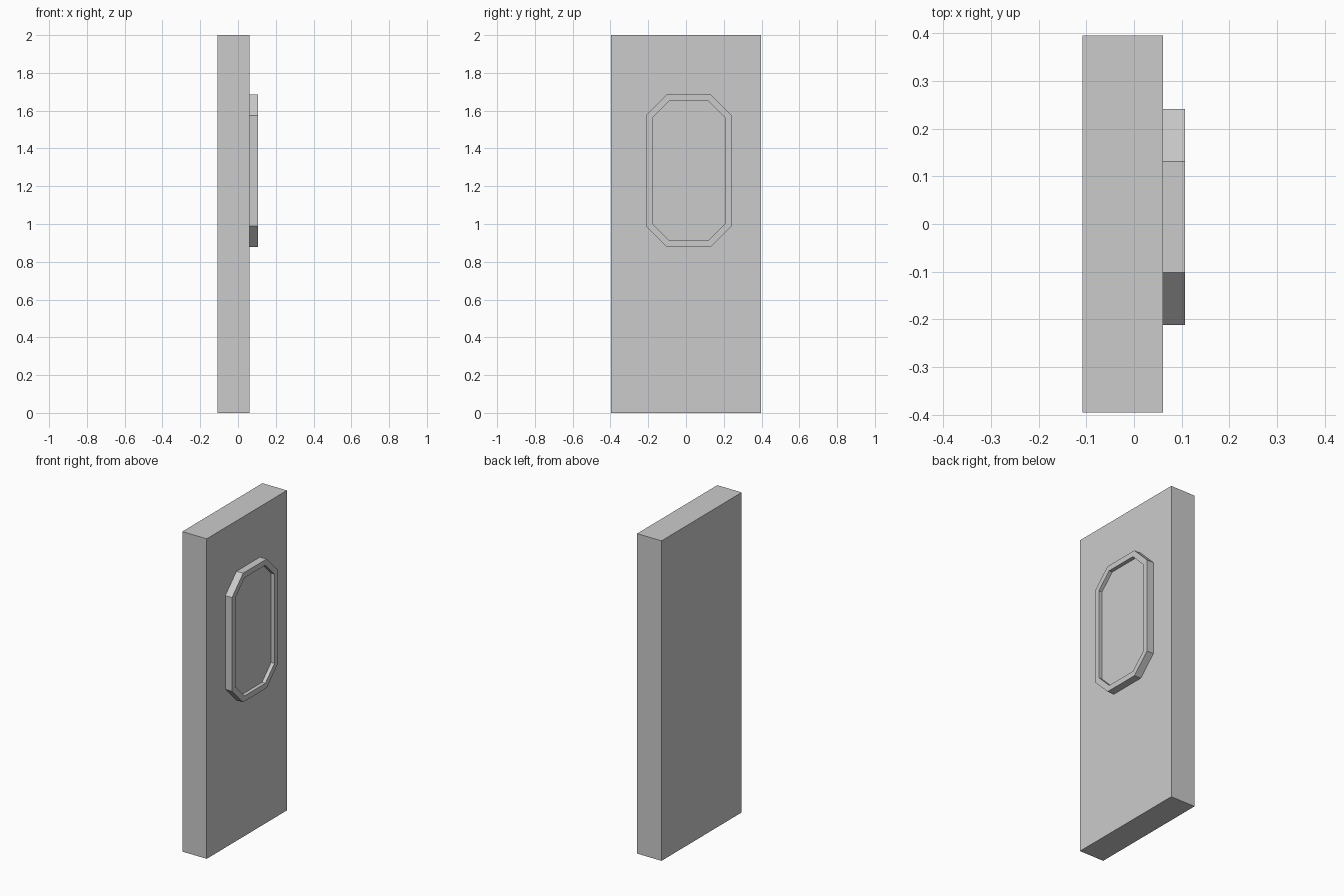
import bpy, bmesh

if "Cube" in bpy.data.objects:
    bpy.data.objects.remove(bpy.data.objects["Cube"])

CY, CZ = 0.0145, 1.282      # window centre on the door
HALF_W, HALF_H, CUT = 0.2265, 0.403, 0.11
FACE, FRONT, PANE = 0.061, 0.107, 0.084


def octagon(bm, x, inset):
    w, h, c = HALF_W - inset, HALF_H - inset, CUT - inset * 0.586
    pts = [(w, h - c), (w - c, h), (c - w, h), (-w, h - c),
           (-w, c - h), (c - w, -h), (w - c, -h), (w, c - h)]
    return [bm.verts.new((x, CY + y, CZ + z)) for y, z in pts]


def finish(bm, name):
    bmesh.ops.recalc_face_normals(bm, faces=bm.faces)
    mesh = bpy.data.meshes.new(name)
    bm.to_mesh(mesh)
    bm.free()
    bpy.context.collection.objects.link(bpy.data.objects.new(name, mesh))


# Door slab
bm = bmesh.new()
bmesh.ops.create_cube(bm, size=1)
bmesh.ops.scale(bm, vec=(0.169, 0.792, 2), verts=bm.verts)
bmesh.ops.translate(bm, vec=(FACE - 0.0845, 0, 1), verts=bm.verts)
finish(bm, "door_slab")

# Raised octagonal window: outer wall, rim, inner wall and recessed pane
bm = bmesh.new()
loops = [octagon(bm, x, i) for x, i in
         ((FACE, 0), (FRONT, 0), (FRONT, 0.034), (PANE, 0.034))]
for a, b in zip(loops, loops[1:]):
    for i in range(8):
        j = (i + 1) % 8
        bm.faces.new((a[i], a[j], b[j], b[i]))
bm.faces.new(loops[-1])
bm.faces.new(loops[0])
finish(bm, "window_frame")
